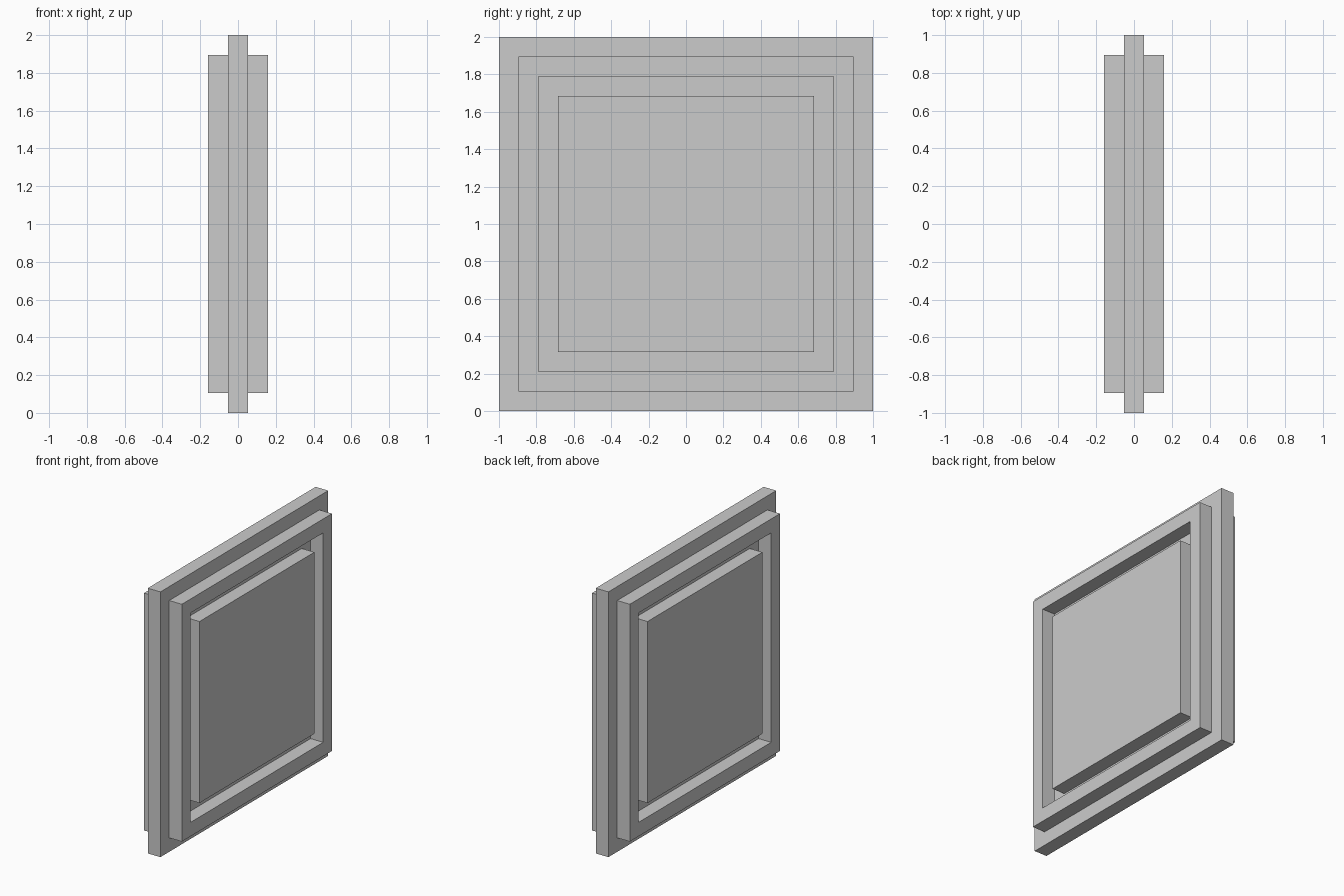
import bpy
import bmesh
from mathutils import Vector

if "Cube" in bpy.data.objects:
    bpy.data.objects.remove(bpy.data.objects["Cube"])

U = 2 / 19          # one step: every ledge, gap and layer is this size
MID = 1.0           # height of the panel centre


def finish(name, bm, mirrored):
    bmesh.ops.recalc_face_normals(bm, faces=bm.faces)
    mesh = bpy.data.meshes.new(name)
    bm.to_mesh(mesh)
    bm.free()
    obj = bpy.data.objects.new(name, mesh)
    obj.location.z = MID
    bpy.context.collection.objects.link(obj)
    if mirrored:
        obj.modifiers.new("both_sides", 'MIRROR').use_axis[0] = True
    return obj


def square_layer(name, half, x0, inner=None, mirrored=True):
    """Square plate one step thick, facing x; hollow when inner is given."""
    bm = bmesh.new()

    def loop(h):
        return [bm.verts.new((x0, y * h, z * h))
                for y, z in ((-1, -1), (1, -1), (1, 1), (-1, 1))]

    outer = loop(half)
    if inner is None:
        faces = [bm.faces.new(outer)]
    else:
        hole = loop(inner)
        faces = [bm.faces.new((outer[i], outer[(i + 1) % 4],
                               hole[(i + 1) % 4], hole[i])) for i in range(4)]
    # keep the base faces so the layer is a closed solid
    new = bmesh.ops.extrude_face_region(bm, geom=faces, use_keep_orig=True)["geom"]
    verts = [g for g in new if isinstance(g, bmesh.types.BMVert)]
    bmesh.ops.translate(bm, verts=verts, vec=Vector((U, 0, 0)))
    return finish(name, bm, mirrored)


# Central slab
square_layer("core_slab", 1.0, -U / 2, mirrored=False)

# Raised border frame on both faces
square_layer("raised_frame", 1 - U, U / 2, inner=1 - 2 * U)

# Raised centre panel on both faces
square_layer("centre_panel", 1 - 3 * U, U / 2)
